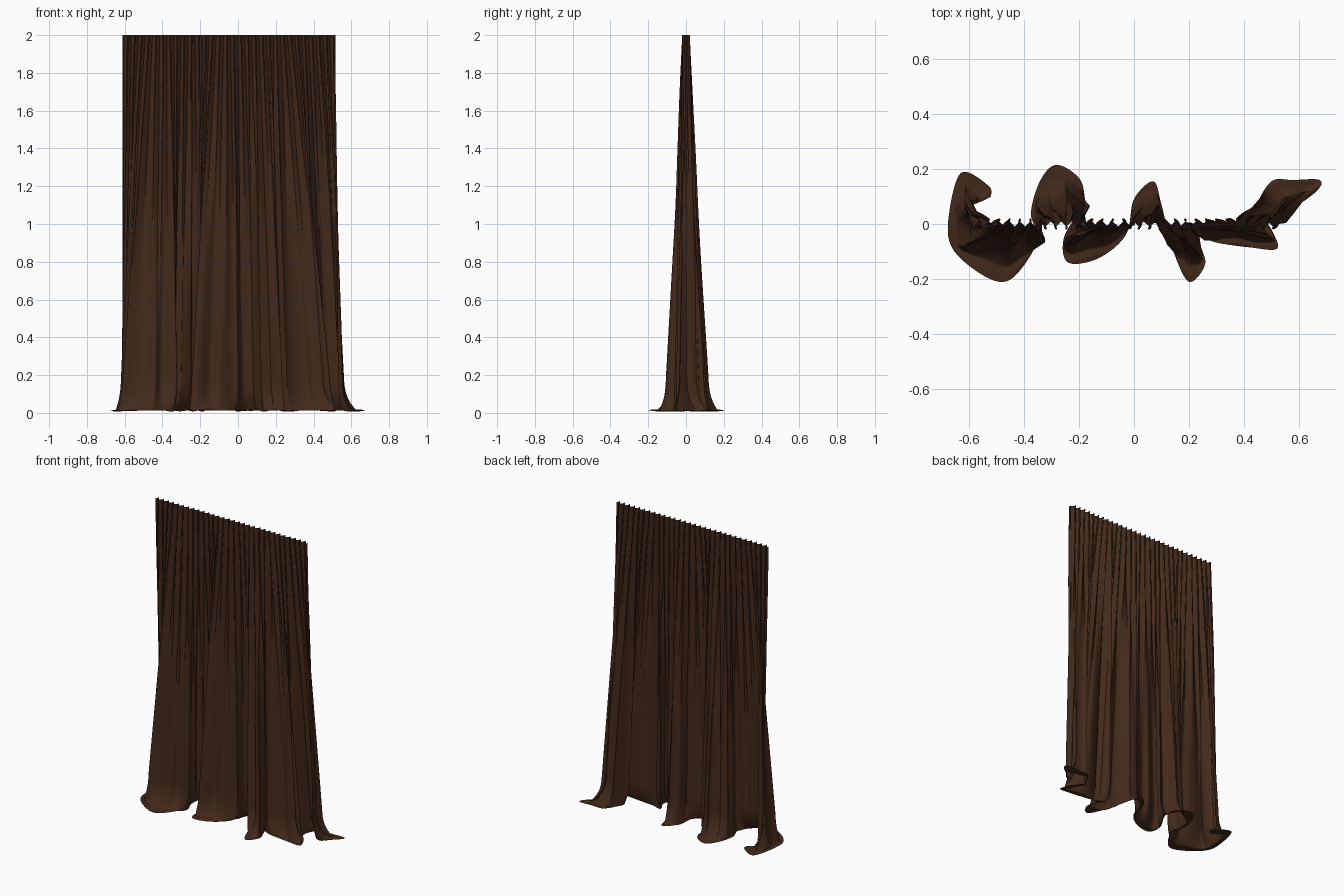
import bpy, math
from mathutils import Vector

if "Cube" in bpy.data.objects:
    bpy.data.objects.remove(bpy.data.objects["Cube"])

U, V = 1100, 84
PLEATS = 30
X0, X1 = -0.612, 0.515
TAU = 2 * math.pi

# Plan of the hem lying on the floor
HEM = [(-.52, .10), (-.53, .14), (-.63, .185), (-.675, .02), (-.66, -.09), (-.56, -.18),
       (-.47, -.21), (-.40, -.15), (-.35, -.05), (-.375, .04), (-.34, .16), (-.28, .215),
       (-.195, .16), (-.19, .07), (-.255, -.05), (-.24, -.14), (-.13, -.125), (-.03, -.04),
       (0, .09), (.07, .155), (.10, .07), (.14, -.09), (.20, -.21), (.26, -.14),
       (.22, -.05), (.31, -.07), (.42, -.085), (.52, -.09), (.50, -.02), (.45, .06),
       (.50, .155), (.58, .16), (.675, .16), (.665, .12), (.57, .05)]
HEM = [Vector(p) for p in HEM]


def smooth(a, b, x):
    x = min(1, max(0, (x - a) / (b - a)))
    return x * x * (3 - 2 * x)


def spline(pts, u):
    f = u * (len(pts) - 1)
    i = min(int(f), len(pts) - 2)
    t = f - i
    a, b, c, d = (pts[min(max(i + k, 0), len(pts) - 1)] for k in (-1, 0, 1, 2))
    return .5 * (2 * b + (c - a) * t + (2 * a - 5 * b + 4 * c - d) * t * t
                 + (3 * b - a - 3 * c + d) * t ** 3)


def column(u):
    """Plan positions of one vertical thread: heading, foot, hem, plus fold offsets."""
    hem = spline(HEM, u)
    foot = Vector((min(max(hem.x * .93, -.615), .555), hem.y * .47))
    foot.x += (-.612 - foot.x) * (1 - smooth(.03, .14, u))   # keep the left edge plumb
    top = Vector((X0 + (X1 - X0) * u, 0))
    ph = TAU * PLEATS * u
    pleat = Vector((.008 * math.sin(2 * ph), .02 * math.sin(ph)))
    w = TAU * u
    pa = 13 * w + 2 * math.sin(3 * w)
    pb = 22 * w + 1.5 * math.sin(2 * w + 1)
    fold = Vector((.35 * math.sin(2 * pa), .65 * math.sin(pa) + .35 * math.sin(pb)))
    fold.x *= smooth(0, .04, min(u, 1 - u))
    fade = .8 + .2 * math.sin(9 * w + 3 * math.sin(4 * w))   # pleats die out unevenly
    return top, foot, hem, pleat, fold, fade


def point(col, v):
    top, foot, hem, pleat, fold, fade = col
    if v < .62:                                   # hanging drop
        s = v / .62
        z = 2 - 1.82 * s
        p = top.lerp(foot, .94 * s) + pleat * (1 - smooth(.1, fade, s))
        p = p + fold * (.005 + .03 * s) * smooth(0, .4, s)
    else:                                         # bend onto the floor and spread
        s = (v - .62) / .38
        z = .012 + .168 * max(0, 1 - s / .55) ** 1.7
        base = top.lerp(foot, .94 + .06 * smooth(0, .4, s))
        p = base.lerp(hem, .3 * smooth(0, .5, s) + .7 * smooth(.15, 1.2, s) / smooth(.15, 1.2, 1))
        p = p + fold * .035 * (1 - smooth(0, .85, s))
        z += .006 * fold.y * smooth(.2, .55, s) * (1 - smooth(.7, 1, s))
    return (p.x, p.y, max(z, .008))


# Curtain sheet
cols = [column(i / U) for i in range(U + 1)]
verts = [point(c, j / V) for j in range(V + 1) for c in cols]
n = U + 1
faces = [(j * n + i, (j + 1) * n + i, (j + 1) * n + i + 1, j * n + i + 1)
         for j in range(V) for i in range(U)]
mesh = bpy.data.meshes.new("curtain")
mesh.from_pydata(verts, [], faces)
mesh.polygons.foreach_set("use_smooth", [True] * len(faces))
curtain = bpy.data.objects.new("curtain", mesh)
bpy.context.collection.objects.link(curtain)

# Dark brown cloth
cloth = bpy.data.materials.new("brown_cloth")
cloth.diffuse_color = (.056, .022, .011, 1)
cloth.use_nodes = True
cloth.node_tree.nodes["Principled BSDF"].inputs["Base Color"].default_value = cloth.diffuse_color
mesh.materials.append(cloth)
